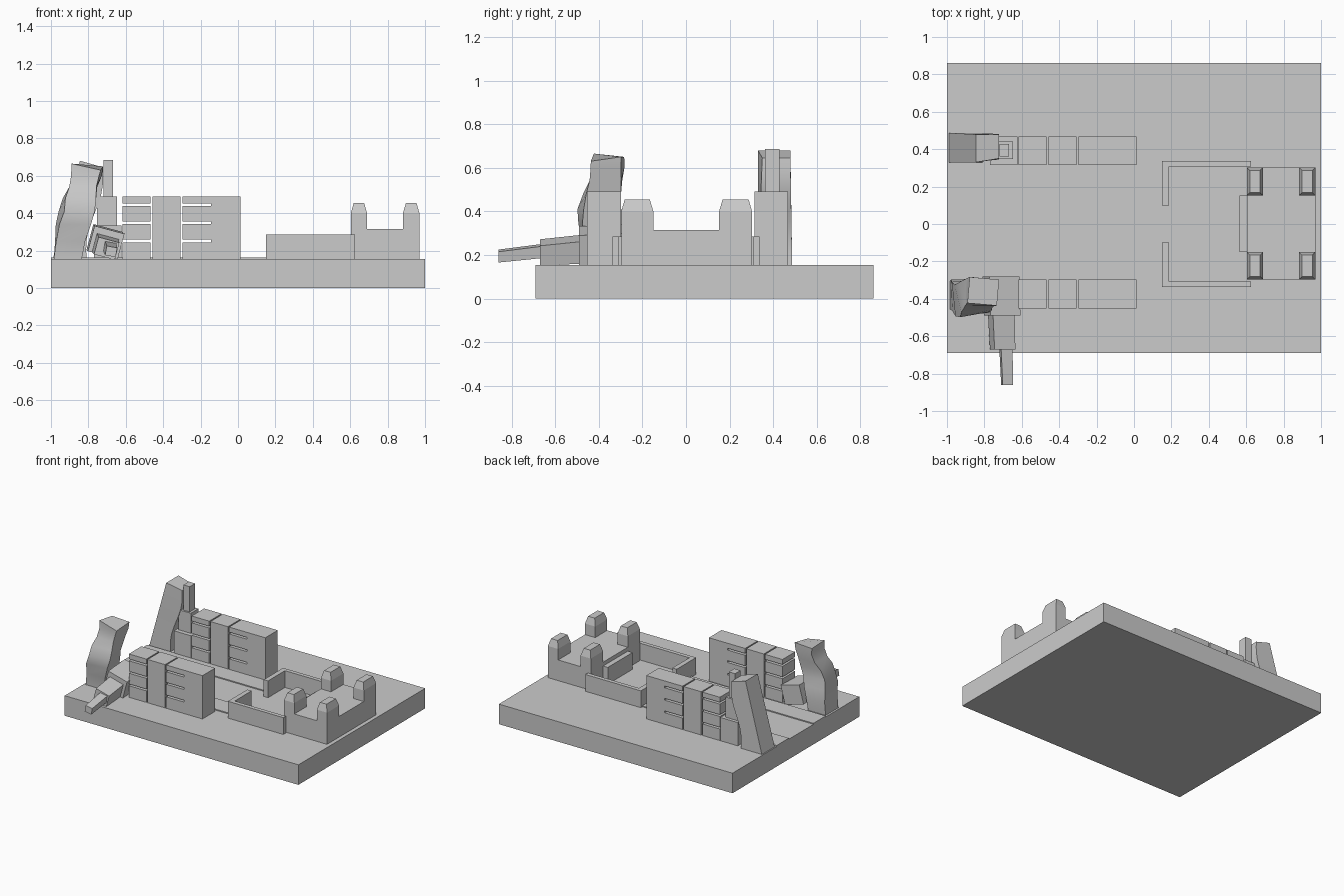
import bpy, bmesh, math
from mathutils import Matrix, Vector

if "Cube" in bpy.data.objects:
    bpy.data.objects.remove(bpy.data.objects["Cube"])


def finish(name, bm, smooth=False):
    bmesh.ops.recalc_face_normals(bm, faces=bm.faces)
    me = bpy.data.meshes.new(name)
    bm.to_mesh(me)
    bm.free()
    ob = bpy.data.objects.new(name, me)
    bpy.context.collection.objects.link(ob)
    if smooth:
        bpy.ops.object.select_all(action='DESELECT')
        ob.select_set(True)
        bpy.context.view_layer.objects.active = ob
        bpy.ops.object.shade_smooth_by_angle(angle=math.radians(30))
    return ob


def loft(name, rings, smooth=False):
    bm = bmesh.new()
    vs = [[bm.verts.new(p) for p in r] for r in rings]
    n = len(vs[0])
    for a, b in zip(vs, vs[1:]):
        for i in range(n):
            j = (i + 1) % n
            bm.faces.new((a[i], a[j], b[j], b[i]))
    bm.faces.new(vs[0][::-1])
    bm.faces.new(vs[-1])
    return finish(name, bm, smooth)


def rect(x0, x1, y0, y1, z):
    return [(x0, y0, z), (x1, y0, z), (x1, y1, z), (x0, y1, z)]


def box(name, x0, x1, y0, y1, z0, z1):
    return loft(name, [rect(x0, x1, y0, y1, z0), rect(x0, x1, y0, y1, z1)])


def extrude_xz(name, pts, y0, y1):
    return loft(name, [[(x, y, z) for x, z in pts] for y in (y0, y1)])


def extrude_xy(name, pts, z0, z1):
    return loft(name, [[(x, y, z) for x, y in pts] for z in (z0, z1)])


G = 0.155   # ground slab top
R = 0.49    # block roof
SLOTS = [0.251, 0.348, 0.444]
S = 0.007   # half slot height

# ground slab and two raised roads
box("ground_slab", -1, 1, -0.69, 0.86, 0, G)
for name, y0, y1 in (("front_road", -0.28, -0.13), ("back_road", 0.17, 0.32)):
    box(name, -1, 0.15, y0, y1, G - 0.01, G + 0.008)

# two rows of slotted buildings
for side, y0, y1 in (("front", -0.453, -0.298), ("back", 0.315, 0.467)):
    levels = [G] + [v for s in SLOTS for v in (s - S, s + S)] + [R]
    for i in range(4):
        box(f"{side}_floor_slab", -0.617, -0.467, y0, y1, levels[2 * i], levels[2 * i + 1])
    box(f"{side}_middle_block", -0.457, -0.307, y0, y1, G, R)
    comb = [(0.013, R), (0.013, G), (-0.297, G)]
    for s in SLOTS:
        comb += [(-0.297, s - S), (-0.145, s - S), (-0.145, s + S), (-0.297, s + S)]
    comb += [(-0.297, R)]
    extrude_xz(f"{side}_slotted_block", comb, y0, y1)

# courtyard walls, mirrored
for s, name in ((-1, "front"), (1, "back")):
    pts = [(0.15, 0.1), (0.187, 0.1), (0.187, 0.307), (0.625, 0.307), (0.625, 0.338), (0.15, 0.338)]
    extrude_xy(f"{name}_courtyard_wall", [(x, s * y) for x, y in pts], G, 0.285)

# fort with four turrets
box("fort_body", 0.603, 0.97, -0.297, 0.303, G, 0.315)
box("fort_gate", 0.563, 0.603, -0.15, 0.152, G, 0.285)
for x0, x1 in ((0.603, 0.69), (0.882, 0.97)):
    for y0, y1 in ((-0.297, -0.15), (0.152, 0.303)):
        loft("turret", [rect(x0, x1, y0, y1, 0.315), rect(x0, x1, y0, y1, 0.40),
                        rect(x0 + .016, x1 - .016, y0 + .016, y1 - .016, 0.455)])

# standing stepped spire
box("spire_base", -0.77, -0.622, 0.315, 0.467, G, 0.335)
box("spire_middle", -0.755, -0.648, 0.348, 0.442, 0.335, R)
box("spire_tip", -0.72, -0.667, 0.362, 0.428, R, 0.685)


# fallen stepped spire, lying towards the front
def fallen(name, ends, roll):
    rings = []
    for x, y, z, w, h in ends:
        m = Matrix.Rotation(math.radians(roll), 4, 'Y')
        rings.append([m @ Vector((a * w / 2, 0, b * h / 2)) + Vector((x, y, z))
                      for a, b in ((-1, -1), (1, -1), (1, 1), (-1, 1))])
    loft(name, rings)


fallen("fallen_spire_base", [(-0.712, -0.28, 0.25, .165, .145), (-0.705, -0.49, 0.243, .165, .14)], 15)
fallen("fallen_spire_middle", [(-0.71, -0.47, 0.227, .12, .105), (-0.702, -0.67, 0.211, .115, .095)], 15)
fallen("fallen_spire_tip", [(-0.685, -0.66, 0.218, .062, .055), (-0.678, -0.86, 0.195, .057, .05)], 10)

# leaning back tower with a bowed inner side
rings = []
for t in (i / 10 for i in range(11)):
    xl = -0.99 + 0.145 * t
    xr = -0.81 + 0.087 * t - 0.018 * math.sin(2 * math.pi * t)
    zl, zr = G + 0.525 * t, G + 0.49 * t
    y0, y1 = 0.33, 0.487 - 0.008 * t
    rings.append([(xl, y0, zl), (xr, y0 + 0.02 * t, zr), (xr, y1, zr), (xl, y1, zl)])
loft("leaning_tower", rings, True)

# buckled front tower: z, x0, x1, y0, y1, twist
secs = [(G, -.985, -.835, -.455, -.30, 0), (.25, -.975, -.82, -.46, -.295, 2),
        (.34, -.965, -.795, -.485, -.30, 6), (.41, -.945, -.78, -.485, -.31, 10),
        (.48, -.93, -.765, -.465, -.305, 5), (.54, -.90, -.755, -.44, -.295, -2),
        (.60, -.885, -.735, -.43, -.29, -6), (.65, -.885, -.727, -.43, -.29, -5)]
rings = []
for z, x0, x1, y0, y1, a in secs:
    c = Vector(((x0 + x1) / 2, (y0 + y1) / 2, z))
    m = Matrix.Rotation(math.radians(a), 4, 'Z')
    rings.append([m @ (Vector(p) - c) + c for p in rect(x0, x1, y0, y1, z)])
rings[-1][0].z += 0.015
rings[-1][1].z -= 0.02
loft("buckled_tower", rings, True)
